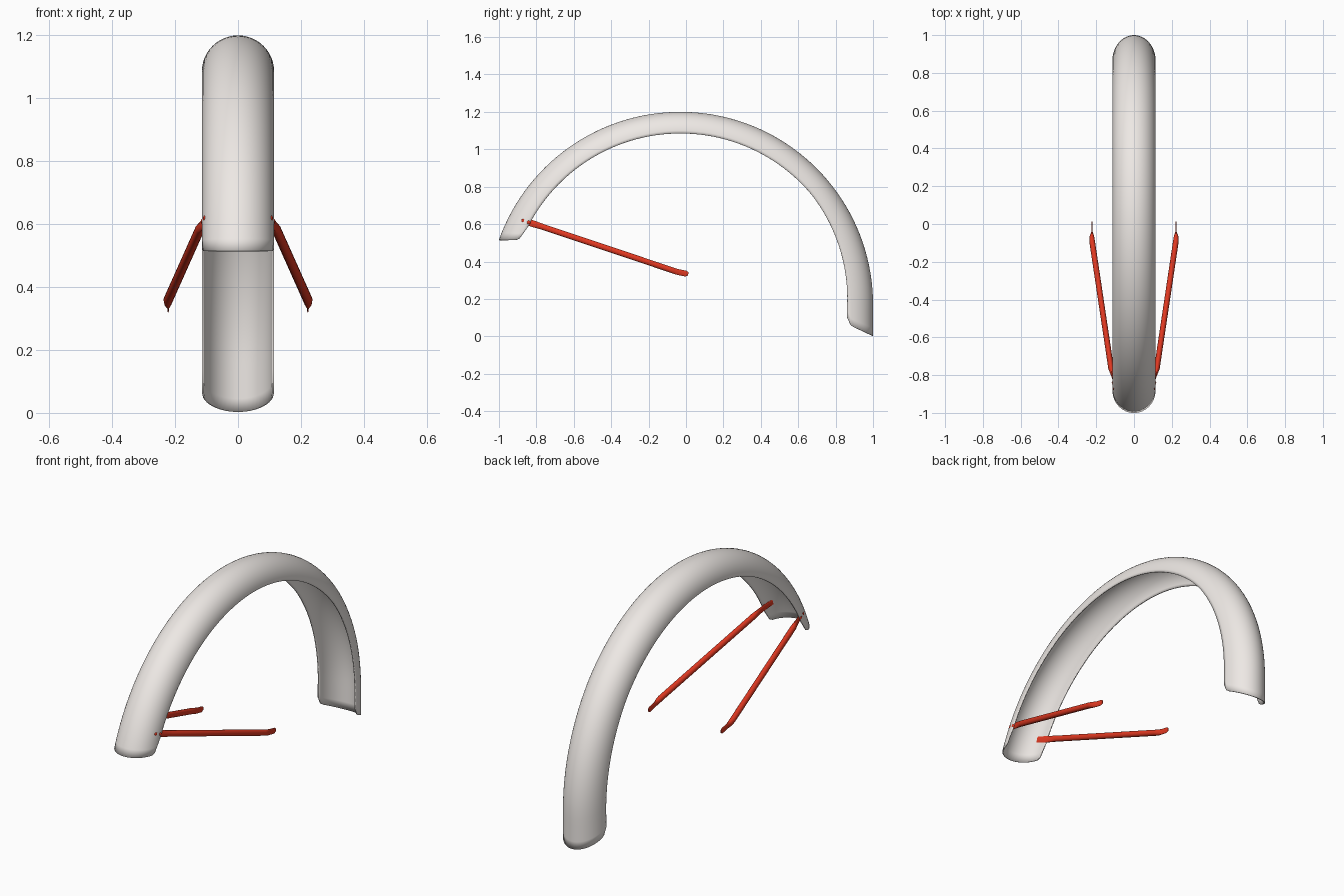
import bpy, math
from mathutils import Vector

if "Cube" in bpy.data.objects:
    bpy.data.objects.remove(bpy.data.objects["Cube"])

CY, CZ, R, HALF_W = -0.03, 0.17, 1.03, 0.115


def material(name, rgb):
    m = bpy.data.materials.new(name)
    m.diffuse_color = (*rgb, 1)
    m.use_nodes = True
    m.node_tree.nodes["Principled BSDF"].inputs["Base Color"].default_value = m.diffuse_color
    return m


def add_mesh(name, verts, faces, mat):
    me = bpy.data.meshes.new(name)
    me.from_pydata(verts, [], faces)
    me.materials.append(mat)
    ob = bpy.data.objects.new(name, me)
    bpy.context.collection.objects.link(ob)
    return ob


def smooth(ob, angle=40):
    bpy.ops.object.select_all(action='DESELECT')
    ob.select_set(True)
    bpy.context.view_layer.objects.active = ob
    bpy.ops.object.shade_smooth_by_angle(angle=math.radians(angle))


shell_mat = material("fender_shell", (0.85, 0.81, 0.78))
red = material("stay_red", (0.75, 0.04, 0.015))

# Fender: half-round section swept round the wheel, straight at the rear end
NS, NP = 24, 72
verts, faces = [], []
for j in range(NS + 1):
    phi = math.pi * (j / NS - 0.5)
    s = 1 - math.cos(phi)                      # 0 on the crown, 1 at the rim
    corner = max(0, (s - 0.8) / 0.2) ** 2      # rounded corners of both ends
    rear_z = 0.003 + 0.062 * s + 0.035 * corner
    front_z = 0.515 + 0.07 * corner
    r0 = R - HALF_W * s
    a0 = (rear_z - CZ) / r0
    a1 = math.pi - math.asin((front_z - CZ) / r0)
    for i in range(NP + 1):
        a = a0 + (a1 - a0) * i / NP
        deeper = min(1, max(0, (0.7 - a) / 0.7))
        r = R - HALF_W * s * (1 + 0.2 * deeper)
        if a < 0:
            y, z = CY + r, CZ + r0 * a
        else:
            y, z = CY + r * math.cos(a), CZ + r * math.sin(a)
        verts.append((HALF_W * math.sin(phi), y, z))
for j in range(NS):
    for i in range(NP):
        k = j * (NP + 1) + i
        faces.append((k, k + NP + 1, k + NP + 2, k + 1))
fender = add_mesh("fender", verts, faces, shell_mat)
crown = fender.data.polygons[(NS // 2) * NP + NP // 2]
outward = crown.normal.z > 0
mod = fender.modifiers.new("thickness", 'SOLIDIFY')
mod.thickness = 0.006
mod.offset = -1 if outward else 1
smooth(fender)

# Stay: round rod with flattened ends; x, y, z, half thickness, half width
STAY = [(0.092, -0.890, 0.624, 0.003, 0.016),
        (0.107, -0.840, 0.609, 0.003, 0.018),
        (0.113, -0.812, 0.600, 0.004, 0.018),
        (0.121, -0.765, 0.585, 0.015, 0.016),
        (0.222, -0.090, 0.359, 0.015, 0.016),
        (0.223, -0.065, 0.350, 0.012, 0.016),
        (0.222, -0.040, 0.343, 0.003, 0.016),
        (0.222, 0.000, 0.335, 0.003, 0.016),
        (0.222, 0.012, 0.334, 0.003, 0.009)]
N = 14


def stay(name, side):
    pts = [Vector(p[:3]) for p in STAY]
    verts, faces = [], []
    for i, p in enumerate(STAY):
        t = (pts[min(i + 1, len(pts) - 1)] - pts[max(i - 1, 0)]).normalized()
        u = (Vector((1, 0, 0)) - t * t.x).normalized()
        w = t.cross(u)
        for k in range(N):
            a = 2 * math.pi * k / N
            v = pts[i] + u * p[3] * math.cos(a) + w * p[4] * math.sin(a)
            verts.append((v.x * side, v.y, v.z))
    for i in range(len(STAY) - 1):
        for k in range(N):
            a, b = i * N + k, i * N + (k + 1) % N
            faces.append((a, b, b + N, a + N)[::side])
    faces.append(tuple(range(N))[::-side])
    faces.append(tuple(range((len(STAY) - 1) * N, len(STAY) * N))[::side])
    smooth(add_mesh(name, verts, faces, red))


# Both stays with two rivets each through the fender wall
for side, label in ((1, "right"), (-1, "left")):
    stay("stay_" + label, side)
    for n, (x, y, z) in enumerate([(0.105, -0.870, 0.618), (0.112, -0.841, 0.609)]):
        bpy.ops.mesh.primitive_uv_sphere_add(segments=12, ring_count=8, radius=0.01,
                                             location=(x * side, y, z))
        rivet = bpy.context.object
        rivet.name = f"rivet_{label}_{n + 1}"
        rivet.scale.x = 0.6
        rivet.data.materials.append(red)
        smooth(rivet)
